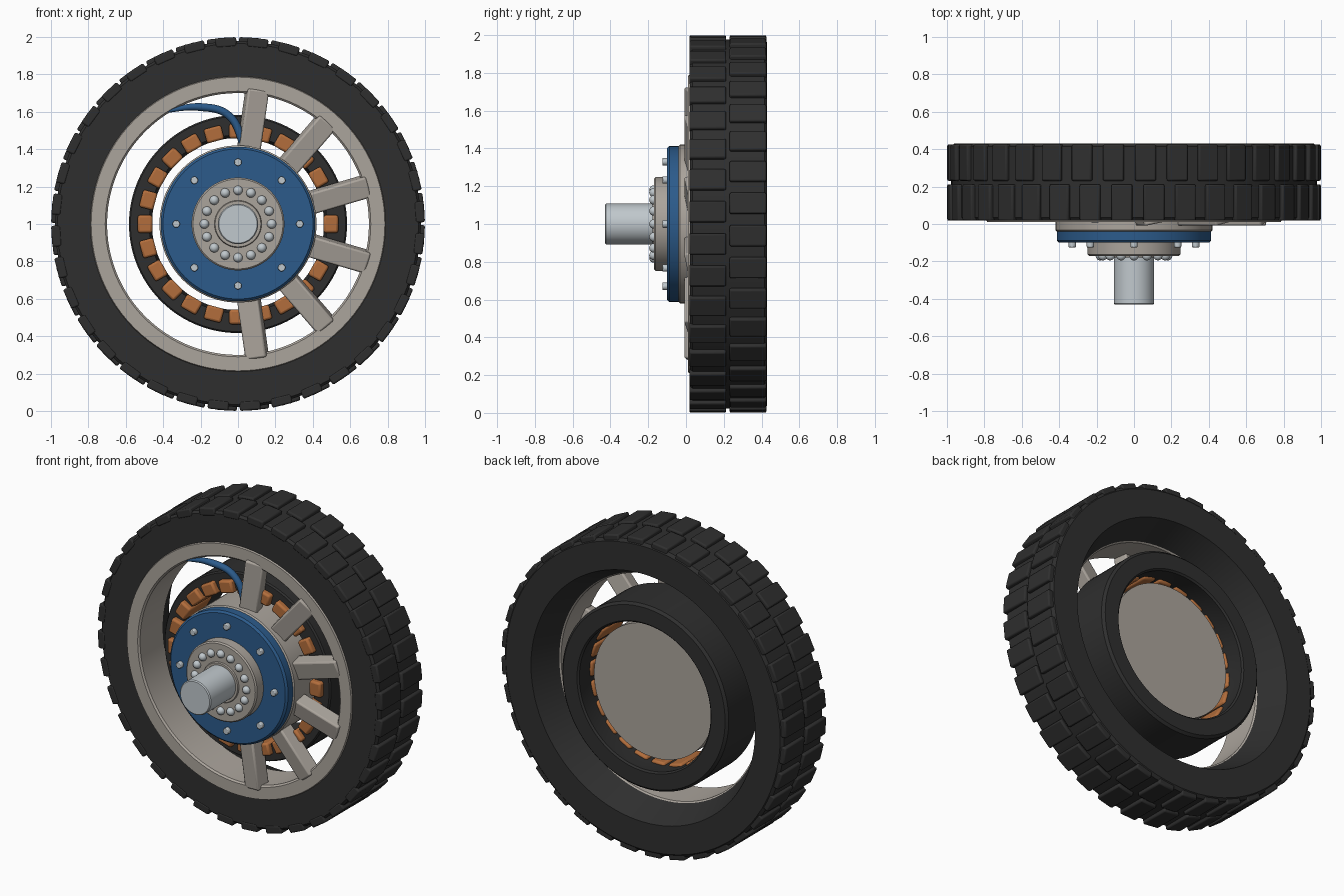
import bpy, bmesh
from math import radians, pi
from mathutils import Matrix, Vector

cube = bpy.data.objects.get("Cube")
if cube:
    bpy.data.objects.remove(cube)


def material(name, rgb):
    m = bpy.data.materials.new(name)
    m.use_nodes = True
    m.diffuse_color = (*rgb, 1)
    m.node_tree.nodes["Principled BSDF"].inputs["Base Color"].default_value = (*rgb, 1)
    return m


RUBBER = material("black rubber", (0.028, 0.028, 0.028))
ALLOY = material("warm grey alloy", (0.41, 0.375, 0.335))
BLUE = material("blue paint", (0.025, 0.105, 0.26))
COPPER = material("copper winding", (0.45, 0.155, 0.045))
STEEL = material("pale steel", (0.53, 0.58, 0.61))
AXLE = Vector((0, 0, 1))


def finish(name, bm, mat, bevel=0.0, smooth=True):
    bmesh.ops.recalc_face_normals(bm, faces=bm.faces)
    mesh = bpy.data.meshes.new(name)
    bm.to_mesh(mesh)
    bm.free()
    ob = bpy.data.objects.new(name, mesh)
    bpy.context.collection.objects.link(ob)
    mesh.materials.append(mat)
    if bevel:
        mod = ob.modifiers.new("edges", "BEVEL")
        mod.width = bevel
        mod.segments = 2
    if smooth:
        bpy.ops.object.select_all(action="DESELECT")
        ob.select_set(True)
        bpy.context.view_layer.objects.active = ob
        bpy.ops.object.shade_smooth_by_angle(angle=radians(35))
    return ob


def lathe(name, profile, mat, ring=False, steps=96):
    """Spin (radius, y) points around the axle."""
    bm = bmesh.new()
    verts = [bm.verts.new((r, y, 1)) for r, y in profile]
    pairs = list(zip(verts, verts[1:]))
    if ring:
        pairs.append((verts[-1], verts[0]))
    edges = [bm.edges.new(p) for p in pairs]
    bmesh.ops.spin(bm, geom=verts + edges, cent=AXLE, axis=(0, 1, 0),
                   angle=2 * pi, steps=steps, use_merge=True)
    bmesh.ops.remove_doubles(bm, verts=bm.verts, dist=1e-5)
    return finish(name, bm, mat)


def disc(name, r, front, back, mat, edge=0.008):
    return lathe(name, [(0, front), (r - edge, front), (r, front + edge),
                        (r, back), (0, back)], mat)


def place(angle, r, y):
    """Matrix whose local x points outward at the angle (degrees, from +x to +z)."""
    return (Matrix.Translation(AXLE) @ Matrix.Rotation(-radians(angle), 4, "Y")
            @ Matrix.Translation((r, y, 0)))


def blocks(name, angles, r, y, size, mat, bevel, tilt=0):
    """Boxes around the axle; size is radial, axial, tangential."""
    bm = bmesh.new()
    for a in angles:
        bmesh.ops.create_cube(bm, size=1, matrix=place(a, r, y)
                              @ Matrix.Rotation(radians(tilt), 4, "X")
                              @ Matrix.Diagonal((*size, 1)))
    return finish(name, bm, mat, bevel)


# Tyre with a tapered rear opening
lathe("tyre", [(0.705, 0.25), (0.785, 0.43), (0.96, 0.43), (0.978, 0.415), (0.978, 0.035),
               (0.965, 0.02), (0.785, 0.02), (0.75, 0.06)], RUBBER, ring=True)
for name, y, offset in (("front_tread", 0.115, 3.8), ("rear_tread", 0.328, 6.4)):
    blocks(name, [offset + 10 * i for i in range(36)], 0.973, y,
           (0.05, 0.195, 0.112), RUBBER, 0.009)

# Rim
lathe("rim", [(0.79, 0.022), (0.785, 0.01), (0.71, 0.01), (0.7, 0.02), (0.7, 0.25),
              (0.708, 0.257), (0.79, 0.06)], ALLOY, ring=True)

# Spokes on one half only
spoke_step = 360 / 11
blocks("spokes", [spoke_step * (i + 0.5) for i in range(-3, 3)], 0.555, 0.045,
       (0.34, 0.09, 0.115), ALLOY, 0.01, tilt=12)

# Motor drum and windings
lathe("motor_drum", [(0.575, 0.09), (0.583, 0.1), (0.583, 0.405), (0.568, 0.42),
                     (0.47, 0.42), (0.46, 0.41), (0.475, 0.3), (0.475, 0.09)],
      RUBBER, ring=True)
blocks("windings", [15 * i for i in range(24)], 0.497, 0.17,
       (0.078, 0.23, 0.095), COPPER, 0.012)

# Hub stack
disc("hub_body", 0.42, -0.04, 0.32, ALLOY)
disc("hub_flange", 0.413, -0.1, -0.04, BLUE, 0.012)
disc("bearing_cap", 0.248, -0.17, -0.1, ALLOY)
lathe("shaft_collar", [(0.105, -0.178), (0.122, -0.178), (0.126, -0.17),
                       (0.126, -0.15), (0.105, -0.15)], ALLOY, ring=True)
disc("axle_shaft", 0.108, -0.43, -0.15, STEEL, 0.006)

# Flange bolts and bearing balls
bm = bmesh.new()
for i in range(8):
    bmesh.ops.create_cone(bm, cap_ends=True, segments=12, radius1=0.02, radius2=0.02,
                          depth=0.03, matrix=place(45 * i, 0.33, -0.11)
                          @ Matrix.Rotation(pi / 2, 4, "X"))
finish("flange_bolts", bm, STEEL, 0.004)
bm = bmesh.new()
for i in range(16):
    bmesh.ops.create_uvsphere(bm, u_segments=16, v_segments=10, radius=0.025,
                              matrix=place(22.5 * i, 0.18, -0.17))
finish("bearing_balls", bm, STEEL)

# Power cable sweeping from the hub to the rim
curve = bpy.data.curves.new("power_cable", "CURVE")
curve.dimensions = "3D"
curve.bevel_depth = 0.021
curve.bevel_resolution = 4
curve.use_fill_caps = True
path = [(-0.41, 0.02, 1.6), (-0.2, 0.03, 1.625), (-0.05, 0.035, 1.58), (0.04, 0.03, 1.4)]
spline = curve.splines.new("BEZIER")
spline.bezier_points.add(len(path) - 1)
for p, co in zip(spline.bezier_points, path):
    p.co = co
    p.handle_left_type = p.handle_right_type = "AUTO"
spline.bezier_points[0].radius = 0.4
curve.materials.append(BLUE)
bpy.context.collection.objects.link(bpy.data.objects.new("power_cable", curve))
